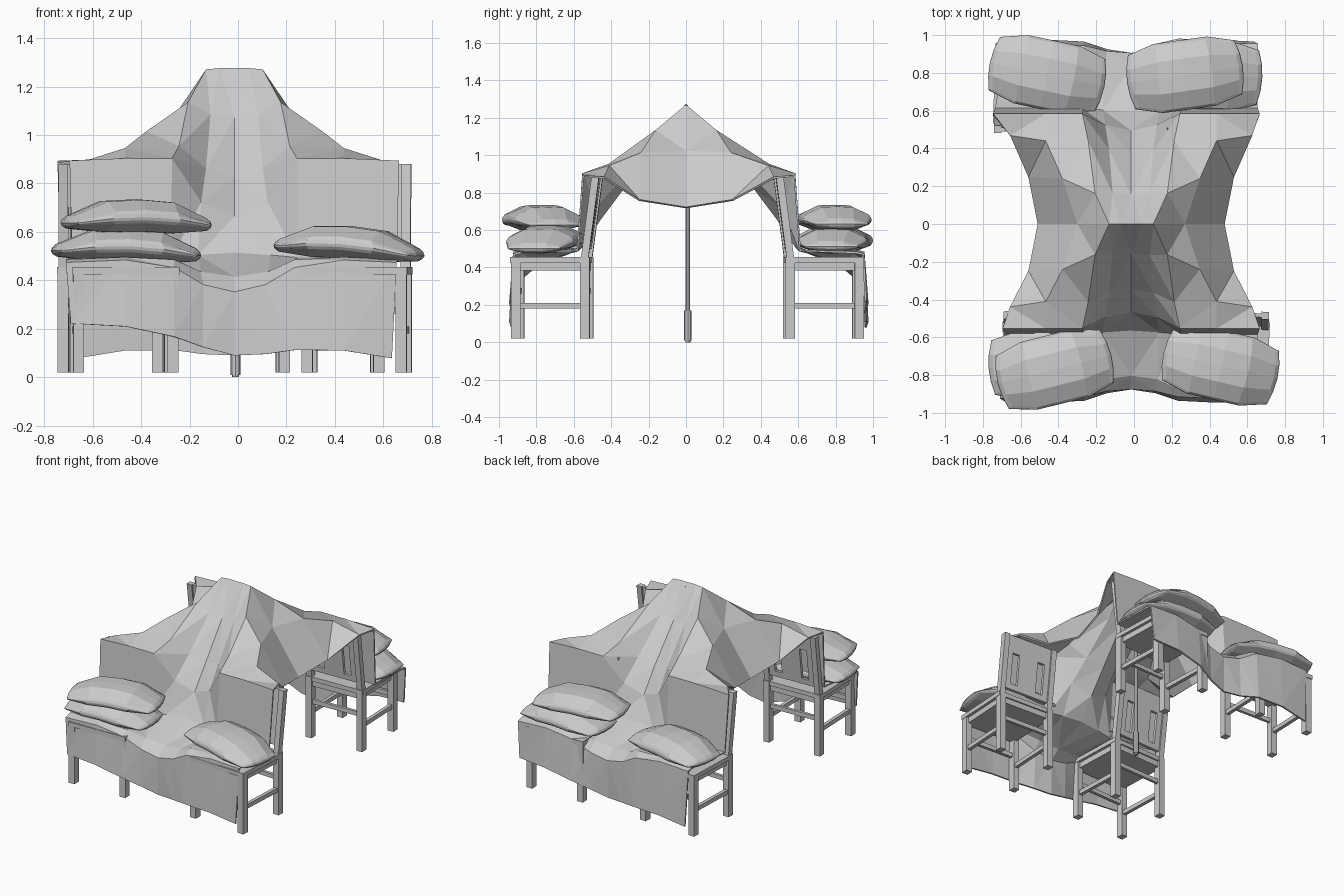
import bpy
import bmesh
from math import radians
from mathutils import Matrix, Vector

old_cube = bpy.data.objects.get("Cube")
if old_cube:
    bpy.data.objects.remove(old_cube, do_unlink=True)

# One plain clay colour for everything
clay = bpy.data.materials.new("light_grey")
clay.use_nodes = True
grey = (0.6, 0.6, 0.6, 1)
clay.diffuse_color = grey
clay.node_tree.nodes["Principled BSDF"].inputs["Base Color"].default_value = grey


def finish_mesh(bm, name):
    bmesh.ops.recalc_face_normals(bm, faces=bm.faces)
    mesh = bpy.data.meshes.new(name)
    bm.to_mesh(mesh)
    bm.free()
    mesh.materials.append(clay)
    return mesh


def place(mesh, name, location=(0, 0, 0), turn=0, tilt=0):
    obj = bpy.data.objects.new(name, mesh)
    obj.location = location
    obj.rotation_euler = (0, radians(tilt), radians(turn))
    bpy.context.collection.objects.link(obj)
    return obj


def add_box(bm, low, high):
    low, high = Vector(low), Vector(high)
    matrix = Matrix.Translation((low + high) / 2) @ Matrix.Diagonal((*(high - low), 1))
    bmesh.ops.create_cube(bm, size=1, matrix=matrix)


# Chair facing -y: legs, seat, stretchers and a leaning back with two slots
def chair_mesh():
    bm = bmesh.new()
    seat_top, back_top = 0.455, 0.88
    add_box(bm, (-0.22, -0.22, 0.425), (0.22, 0.20, seat_top))
    add_box(bm, (-0.20, -0.20, 0.385), (0.20, 0.19, 0.43))
    for side in (-1, 1):
        def side_box(x, y, z, width):
            center = side * x
            add_box(bm, (center - width / 2, y[0], z[0]), (center + width / 2, y[1], z[1]))
        side_box(0.195, (-0.215, -0.165), (0.02, 0.43), 0.045)
        side_box(0.195, (0.155, 0.205), (0.02, seat_top), 0.045)
        side_box(0.193, (0.16, 0.20), (seat_top, back_top), 0.04)
        side_box(0.195, (-0.18, 0.17), (0.18, 0.21), 0.025)
        side_box(0.155, (0.17, 0.19), (0.50, back_top), 0.05)
    add_box(bm, (-0.075, 0.17, 0.50), (0.075, 0.19, back_top))
    add_box(bm, (-0.18, 0.17, 0.76), (0.18, 0.19, back_top))
    add_box(bm, (-0.18, 0.17, 0.50), (0.18, 0.19, 0.54))
    add_box(bm, (-0.18, 0.17, 0.26), (0.18, 0.19, 0.29))
    add_box(bm, (-0.18, -0.20, 0.26), (0.18, -0.18, 0.29))
    for vert in bm.verts:
        vert.co.y += max(0, vert.co.z - seat_top) * 0.13
    return finish_mesh(bm, "chair")


chair = chair_mesh()
place(chair, "front_right_chair", (-0.47, -0.71, 0), 2)
place(chair, "front_left_chair", (0.49, -0.71, 0), -3)
place(chair, "back_right_chair", (-0.52, 0.73, 0), 178)
place(chair, "back_left_chair", (0.38, 0.73, 0), 182)

# Centre pole with a thicker grip at the foot
bm = bmesh.new()
for radius, bottom, top in ((0.012, 0.1, 1.25), (0.02, 0.01, 0.17), (0.014, 0, 0.02)):
    bmesh.ops.create_cone(
        bm, cap_ends=True, segments=8, radius1=radius, radius2=radius,
        depth=top - bottom, matrix=Matrix.Translation((-0.01, 0.01, (top + bottom) / 2)))
place(finish_mesh(bm, "pole"), "pole")

# Blanket quarter: rows run from hem to ridge, columns from centre to outer edge
quarter = [
    [(0, 0.87, 0.09), (0.13, 0.89, 0.11), (0.25, 0.93, 0.14), (0.45, 0.94, 0.16), (0.65, 0.93, 0.15)],
    [(0, 0.87, 0.35), (0.13, 0.88, 0.38), (0.25, 0.91, 0.45), (0.45, 0.92, 0.48), (0.67, 0.92, 0.47)],
    [(0, 0.8, 0.41), (0.14, 0.82, 0.43), (0.25, 0.87, 0.48), (0.45, 0.88, 0.49), (0.67, 0.88, 0.48)],
    [(0, 0.56, 0.51), (0.15, 0.57, 0.5), (0.26, 0.58, 0.49), (0.45, 0.58, 0.49), (0.67, 0.58, 0.49)],
    [(0, 0.46, 0.66), (0.14, 0.49, 0.72), (0.26, 0.55, 0.9), (0.45, 0.55, 0.9), (0.68, 0.55, 0.89)],
    [(0, 0.34, 0.82), (0.12, 0.36, 0.86), (0.23, 0.41, 0.95), (0.45, 0.41, 0.94), (0.64, 0.44, 0.88)],
    [(0, 0.15, 1.07), (0.1, 0.16, 1.08), (0.19, 0.16, 1.13), (0.36, 0.24, 1.01), (0.54, 0.25, 0.76)],
    [(0, 0, 1.27), (0.06, 0, 1.27), (0.115, 0, 1.265), (0.28, 0, 1.02), (0.49, 0, 0.72)],
]
ridge = len(quarter) - 1
outer = len(quarter[0]) - 1
bm = bmesh.new()
grid = []
for row in range(-ridge, ridge + 1):
    line = []
    depth = ridge - abs(row)
    back = row > 0
    for column in range(-outer, outer + 1):
        x, y, z = quarter[depth][abs(column)]
        x = x if column > 0 else -x
        y = y if back else -y
        if depth == 0:
            z -= 0.11 * x * (-1 if back else 1)
        if back and depth < 6:
            y += 0.03
        # The outer right edge flares over the rear chair back and front seat
        if column == -outer and depth in ((3, 4) if back else (0, 1, 2)):
            x -= 0.05 if back else 0.025
        line.append(bm.verts.new((x - 0.015, y, z)))
    grid.append(line)
for near, far in zip(grid, grid[1:]):
    for i in range(len(near) - 1):
        bm.faces.new((near[i], near[i + 1], far[i + 1], far[i]))
bmesh.ops.triangulate(bm, faces=bm.faces, quad_method="SHORT_EDGE")
blanket = place(finish_mesh(bm, "blanket"), "blanket")
cloth = blanket.modifiers.new("thickness", "SOLIDIFY")
cloth.thickness = 0.012
cloth.offset = 0


# Pillow: a subdivided block, puffed in the middle, rounded and sagging at the ends
def pillow_mesh(sag):
    bm = bmesh.new()
    bmesh.ops.create_cube(bm, size=2)
    bmesh.ops.subdivide_edges(bm, edges=bm.edges, cuts=3, use_grid_fill=True)
    for vert in bm.verts:
        x, y, z = vert.co
        puff = (1 - 0.6 * x ** 4) * (1 - 0.6 * y ** 4)
        height = z * puff * (0.075 if z > 0 else 0.06)
        inset = 1 - 0.07 * z * z
        vert.co = (x * 0.31 * inset * (1 - 0.08 * y * y),
                   y * 0.185 * inset * (1 - 0.22 * x ** 6),
                   height - sag * x * x)
    return finish_mesh(bm, "pillow")


pillow = pillow_mesh(0.028)
for name, location, turn, tilt in (
    ("front_right_lower_pillow", (-0.46, -0.74, 0.54), 4, 2),
    ("front_right_upper_pillow", (-0.42, -0.77, 0.66), 14, 1),
    ("front_left_pillow", (0.46, -0.75, 0.55), -13, 4),
    ("back_right_pillow", (-0.46, 0.79, 0.55), -12, 0),
    ("back_left_lower_pillow", (0.37, 0.79, 0.54), -3, 0),
    ("back_left_upper_pillow", (0.27, 0.79, 0.66), 8, 0),
):
    place(pillow, name, location, turn, tilt)
